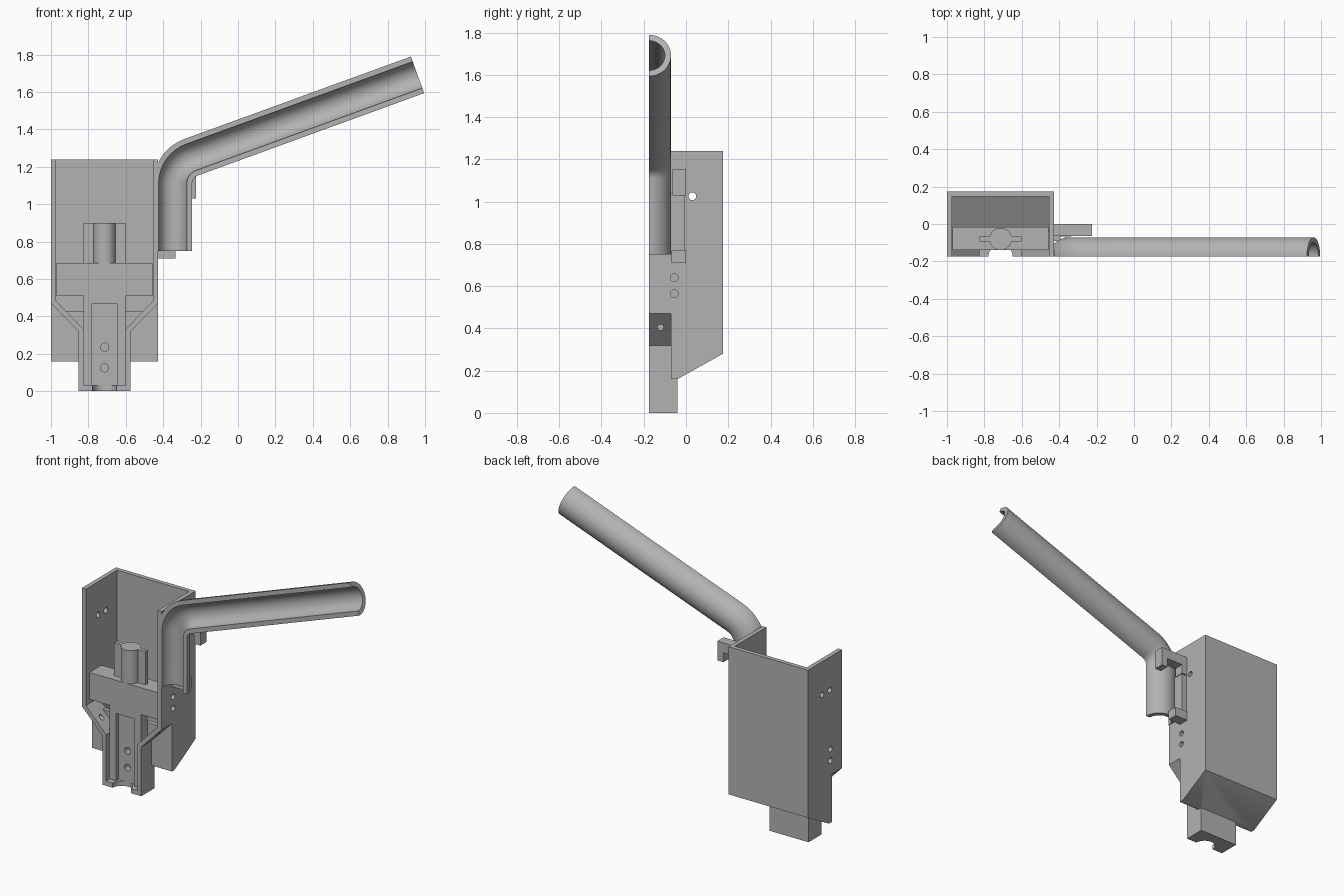
import bpy, bmesh, math
from mathutils import Vector

cube = bpy.data.objects.get("Cube")
if cube:
    bpy.data.objects.remove(cube, do_unlink=True)

grey = bpy.data.materials.new("plain grey")
grey.use_nodes = True
grey.diffuse_color = (0.45, 0.45, 0.45, 1)
grey.node_tree.nodes["Principled BSDF"].inputs["Base Color"].default_value = (0.45, 0.45, 0.45, 1)

CX = -0.7135      # centre line of the housing
HALF = 0.2865     # half width of the housing
WALL = 0.028
FRONT, BACK, TOP = -0.175, 0.175, 1.24


def make(name, bm):
    bmesh.ops.recalc_face_normals(bm, faces=bm.faces)
    me = bpy.data.meshes.new(name)
    bm.to_mesh(me)
    bm.free()
    me.materials.append(grey)
    ob = bpy.data.objects.new(name, me)
    bpy.context.collection.objects.link(ob)
    return ob


def prism(name, pts, axis, lo, hi):
    """Extrude an outline along x (points are y, z) or along y (points are x, z)."""
    bm = bmesh.new()
    place = (lambda p: (lo, *p)) if axis == "x" else (lambda p: (p[0], lo, p[1]))
    face = bm.faces.new([bm.verts.new(place(p)) for p in pts])
    ext = bmesh.ops.extrude_face_region(bm, geom=[face])["geom"]
    step = Vector((hi - lo, 0, 0)) if axis == "x" else Vector((0, hi - lo, 0))
    bmesh.ops.translate(bm, verts=[g for g in ext if isinstance(g, bmesh.types.BMVert)], vec=step)
    return make(name, bm)


def box(name, x0, x1, y0, y1, z0, z1):
    return prism(name, [(x0, z0), (x1, z0), (x1, z1), (x0, z1)], "y", y0, y1)


def rod(name, centre, r, length, axis="z"):
    bm = bmesh.new()
    bmesh.ops.create_cone(bm, cap_ends=True, segments=40, radius1=r, radius2=r, depth=length)
    ob = make(name, bm)
    turn = {"x": (0, math.pi / 2, 0), "y": (math.pi / 2, 0, 0), "z": (0, 0, 0)}[axis]
    ob.rotation_euler = turn
    ob.location = centre
    return ob


def combine(ob, others, op="DIFFERENCE"):
    for other in others:
        mod = ob.modifiers.new("bool", "BOOLEAN")
        mod.operation, mod.solver, mod.object = op, "EXACT", other
        bpy.context.view_layer.update()
        me = bpy.data.meshes.new_from_object(ob.evaluated_get(bpy.context.evaluated_depsgraph_get()))
        ob.modifiers.clear()
        ob.data = me
        bpy.data.objects.remove(other, do_unlink=True)
    return ob


def mirrored(pts):
    """Close a half outline (distance from the centre line, z) symmetrically."""
    return [(CX + d, z) for d, z in pts] + [(CX - d, z) for d, z in reversed(pts)]


# Housing: deep box with sloped underside, plus a funnel and spout in front
housing = prism("housing", [(FRONT, TOP), (BACK, TOP), (BACK, 0.28), (-0.04, 0.16), (-0.07, 0.16),
                            (-0.07, 0.47), (FRONT, 0.47)], "x", CX - HALF, CX + HALF)
funnel = prism("funnel", mirrored([(0.14, 0), (0.14, 0.32), (HALF, 0.47), (HALF, 0.6)]), "y", FRONT, -0.04)
combine(housing, [funnel], "UNION")

# Hollow: rear bay, front bay narrowing into the spout, and rounded outlet
inner = HALF - WALL
bay = prism("bay", [(-0.04, 1.4), (0.147, 1.4), (0.147, 0.3), (-0.04, 0.193)], "x", CX - inner, CX + inner)
chute = prism("chute", mirrored([(0.113, 0.03), (0.113, 0.332), (inner, 0.482), (inner, 1.4)]), "y", -0.3, -0.07)
gap = box("gap", CX - inner, CX + inner, -0.08, -0.03, 0.43, 1.4)
chute_gap = prism("chute_gap", mirrored([(0.113, 0.43), (0.21, 0.43), (inner, 0.482), (inner, 1.4)]), "y", -0.08, -0.03)
bpy.data.objects.remove(gap, do_unlink=True)
outlet = rod("outlet", (CX, FRONT, 0), 0.065, 0.2)
combine(housing, [bay, chute, chute_gap, outlet])

# Cross holes through both side walls and the funnel slopes
holes = [(0.03, 1.025), (-0.05, 1.025), (-0.055, 0.64), (-0.055, 0.565)]
combine(housing, [rod("drill", (CX, y, z), 0.018, 0.8, "x") for y, z in holes])
combine(housing, [rod("drill", (CX, -0.12, 0.405), 0.014, 0.8, "x")])

# Sliding plunger: stem with a shallow slot and two screw holes, crossbar, finned pin
stem = box("plunger_stem", CX - 0.112, CX + 0.112, -0.14, -0.071, 0.031, 0.515)
combine(stem, [box("slot", CX - 0.067, CX + 0.067, -0.2, -0.115, 0, 0.47)])
combine(stem, [rod("drill", (CX, -0.1, z), 0.022, 0.2, "y") for z in (0.125, 0.235)])
box("plunger_crossbar", CX - 0.257, CX + 0.257, -0.14, -0.015, 0.51, 0.685)
pin = rod("plunger_pin", (CX, -0.08, 0.79), 0.06, 0.22)
box("plunger_fin", CX - 0.112, CX + 0.112, -0.093, -0.067, 0.68, 0.9)

# Feed tube: half pipe swept up, round a bend and along a slope
R_OUT, R_IN, BEND, SLOPE = 0.104, 0.075, 0.15, math.radians(20)
x0, z0 = -0.349, 1.11
path = [(Vector((x0, FRONT, 0.75)), math.pi / 2)]
STEPS = 14
for i in range(STEPS + 1):
    a = math.pi / 2 + (SLOPE - math.pi / 2) * i / STEPS
    path.append((Vector((x0 + BEND * (1 - math.sin(a)), FRONT, z0 + BEND * math.cos(a))), a))
run = (0.96 - path[-1][0].x) / math.cos(SLOPE)
path.append((path[-1][0] + run * Vector((math.cos(SLOPE), 0, math.sin(SLOPE))), SLOPE))

bm = bmesh.new()
SEG = 24
arc = [math.pi * i / SEG for i in range(SEG + 1)]
section = [(R_OUT, t) for t in arc] + [(R_IN, t) for t in reversed(arc)]
rings = []
for centre, a in path:
    side = Vector((math.sin(a), 0, -math.cos(a)))
    rings.append([bm.verts.new(centre + side * r * math.cos(t) + Vector((0, r * math.sin(t), 0)))
                  for r, t in section])
n = len(section)
for ra, rb in zip(rings, rings[1:]):
    for i in range(n):
        j = (i + 1) % n
        bm.faces.new((ra[i], ra[j], rb[j], rb[i]))
for ring in (rings[0], rings[-1]):
    for i in range(SEG):
        bm.faces.new((ring[i], ring[i + 1], ring[n - 2 - i], ring[n - 1 - i]))
tube = make("feed_tube", bm)
combine(tube, [box("trim", -0.8, CX + HALF, -0.5, 0.3, 0.5, 1.6)])

# Mounting clip between the tube and the housing
wall_x = CX + HALF
clip = prism("upper_clip", [(wall_x, 1.03), (wall_x + 0.04, 1.03), (wall_x + 0.04, 1.09), (-0.27, 1.09),
                            (-0.27, 1.03), (-0.225, 1.03), (-0.225, 1.155), (wall_x, 1.155)], "y", -0.065, 0)
bore = rod("bore", (x0, FRONT, 1), 0.1, 1)
combine(clip, [bore])
box("clip_strip", wall_x, wall_x + 0.035, -0.09, -0.008, 0.76, 1.04)
box("lower_clip", wall_x, -0.335, -0.068, 0, 0.71, 0.77)

# Smooth the round parts, keep edges crisp
for ob in (housing, stem, pin, tube):
    bpy.ops.object.select_all(action="DESELECT")
    ob.select_set(True)
    bpy.context.view_layer.objects.active = ob
    bpy.ops.object.shade_smooth_by_angle(angle=math.radians(30))
